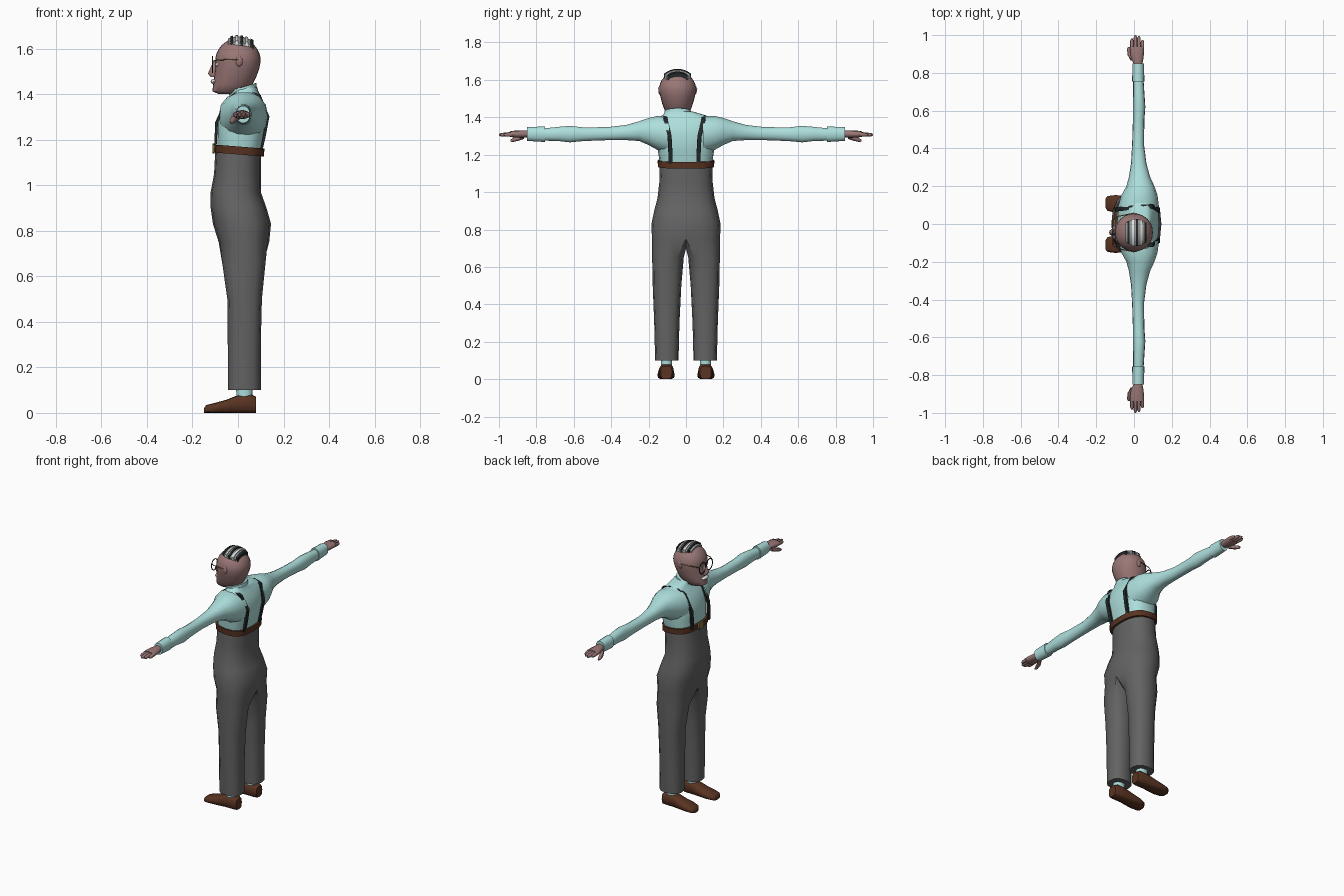
import bpy, bmesh, math
from mathutils import Vector

if "Cube" in bpy.data.objects:
    bpy.data.objects.remove(bpy.data.objects["Cube"])

def material(name, rgb):
    m = bpy.data.materials.new(name)
    m.diffuse_color = (*rgb, 1)
    m.use_nodes = True
    m.node_tree.nodes["Principled BSDF"].inputs["Base Color"].default_value = m.diffuse_color
    return m

SKIN = material("skin", (0.32, 0.185, 0.18))
SHIRT = material("pale_teal", (0.42, 0.74, 0.72))
GREY = material("trouser_grey", (0.125, 0.125, 0.125))
BROWN = material("leather_brown", (0.10, 0.034, 0.016))
BLACK = material("strap_black", (0.018, 0.022, 0.022))
WHITE = material("white", (0.75, 0.75, 0.75))
SILVER = material("silver_hair", (0.30, 0.31, 0.31))
GOLD = material("dark_gold", (0.22, 0.16, 0.05))

def finish(name, bm, mats, angle=50):
    bmesh.ops.remove_doubles(bm, verts=bm.verts, dist=1e-5)
    bmesh.ops.recalc_face_normals(bm, faces=bm.faces)
    me = bpy.data.meshes.new(name)
    bm.to_mesh(me)
    bm.free()
    ob = bpy.data.objects.new(name, me)
    bpy.context.collection.objects.link(ob)
    for m in mats if isinstance(mats, list) else [mats]:
        me.materials.append(m)
    bpy.ops.object.select_all(action='DESELECT')
    ob.select_set(True)
    bpy.context.view_layer.objects.active = ob
    bpy.ops.object.shade_smooth_by_angle(angle=math.radians(angle))
    return ob

def power(v, p):
    return math.copysign(abs(v) ** p, v)

def skin_rings(bm, rings):
    n = len(rings[0])
    for a, b in zip(rings, rings[1:]):
        for i in range(n):
            j = (i + 1) % n
            bm.faces.new((a[i], a[j], b[j], b[i]))

def loft(name, rings, mat, axis='z', n=16, p=0.9, shear=0.0, flip=1, angle=50):
    """Rings are (position, u min, u max, v min, v max) along an axis; flip mirrors y."""
    bm = bmesh.new()
    loops = []
    for t, u0, u1, v0, v1 in rings:
        loop = []
        for i in range(n):
            a = 2 * math.pi * i / n
            u = (u0 + u1) / 2 + (u1 - u0) / 2 * power(math.cos(a), p)
            v = (v0 + v1) / 2 + (v1 - v0) / 2 * power(math.sin(a), p)
            x, y, z = {'z': (u, v, t), 'y': (u, t, v), 'x': (t, u, v)}[axis]
            loop.append(bm.verts.new((x, y * flip, z + shear * x)))
        loops.append(loop)
    skin_rings(bm, loops)
    bm.faces.new(loops[0])
    bm.faces.new(loops[-1])
    return finish(name, bm, mat, angle)

def ball(name, loc, size, mat):
    bm = bmesh.new()
    bmesh.ops.create_uvsphere(bm, u_segments=12, v_segments=8, radius=1)
    for v in bm.verts:
        v.co = Vector(loc) + Vector(c * s for c, s in zip(v.co, size))
    return finish(name, bm, mat)

def rod(name, pts, r, mat, cyclic=False):
    cu = bpy.data.curves.new(name, 'CURVE')
    cu.dimensions = '3D'
    cu.bevel_depth, cu.bevel_resolution = r, 1
    sp = cu.splines.new('POLY')
    sp.points.add(len(pts) - 1)
    for q, c in zip(sp.points, pts):
        q.co = (*c, 1)
    sp.use_cyclic_u = cyclic
    cu.materials.append(mat)
    bpy.context.collection.objects.link(bpy.data.objects.new(name, cu))

# Trousers: waist and hips split into two legs at the crotch
HIPS = [(1.15, -.10, .10, .14), (1.05, -.105, .10, .143), (.97, -.12, .10, .152),
        (.90, -.12, .125, .17), (.83, -.11, .145, .185), (.75, -.085, .137, .182)]
LEGS = [(.65, -.068, .12, .012, .181), (.5, -.047, .105, .025, .178),
        (.3, -.045, .10, .035, .17), (.1, -.045, .10, .04, .165)]
bm = bmesh.new()
for s in (1, -1):
    rows = []
    for z, x0, x1, hy in HIPS:
        rows.append([bm.verts.new(((x0 + x1) / 2 - (x1 - x0) / 2 * power(math.cos(math.pi * k / 8), .8),
                                   s * hy * power(math.sin(math.pi * k / 8), .85), z)) for k in range(9)])
    for a, b in zip(rows, rows[1:]):
        for k in range(8):
            bm.faces.new((a[k], a[k + 1], b[k + 1], b[k]))
    crotch = [bm.verts.new((x, 0, .70)) for x in (.08, .025, -.035)]
    loops = [rows[-1] + crotch]
    for z, x0, x1, y0, y1 in LEGS:
        loop = []
        for k in range(12):
            a = math.radians(30 * k - 30)
            loop.append(bm.verts.new(((x0 + x1) / 2 - (x1 - x0) / 2 * power(math.cos(a), .8),
                                      s * ((y0 + y1) / 2 + (y1 - y0) / 2 * power(math.sin(a), .8)), z)))
        loops.append(loop)
    skin_rings(bm, loops)
    bm.faces.new(loops[-1])
finish("trousers", bm, GREY)

# Shirt body and collar
loft("shirt_body", [(1.13, -.09, .10, -.135, .135), (1.22, -.09, .118, -.15, .15),
                    (1.30, -.088, .132, -.155, .155), (1.36, -.06, .115, -.16, .155),
                    (1.395, -.035, .098, -.15, .145), (1.415, -.025, .088, -.12, .09),
                    (1.43, -.025, .084, -.11, .04)], SHIRT, p=.75, n=20)
loft("collar", [(1.37, -.035, .088, -.115, .035), (1.425, -.04, .08, -.115, .028)],
     SHIRT, shear=.3)

# Belt and buckle
loft("belt", [(1.135, -.104, .114, -.15, .15), (1.17, -.106, .116, -.152, .152)],
     BROWN, p=.75, n=20, shear=-.08)
loft("buckle", [(-.113, -.025, .025, 1.14, 1.182), (-.103, -.025, .025, 1.14, 1.182)],
     GOLD, axis='x', p=.3)

# Braces: flat straps over each shoulder
STRAP = [(-.10, .085, 1.165), (-.096, .085, 1.275), (-.05, .09, 1.375), (-.01, .095, 1.403),
         (.05, .10, 1.408), (.097, .102, 1.392), (.133, .08, 1.30), (.118, .076, 1.22), (.104, .074, 1.155)]
for s in (1, -1):
    bm = bmesh.new()
    loops = []
    for x, y, z in STRAP:
        d = Vector((x - .02, 0, z - 1.27)).normalized()
        y = s * y - .008
        loops.append([bm.verts.new(Vector((x, y + w, z)) + d * h)
                      for w, h in ((-.011, -.008), (.011, -.008), (.011, .005), (-.011, .005))])
    skin_rings(bm, loops)
    bm.faces.new(loops[0])
    bm.faces.new(loops[-1])
    finish("brace_strap", bm, BLACK, 30)

for s in (1, -1):
    # Sleeve and cuff
    loft("sleeve", [(.09, -.085, .132, 1.20, 1.408), (.15, -.068, .125, 1.222, 1.41),
                    (.20, -.04, .108, 1.25, 1.398), (.25, -.027, .085, 1.272, 1.38),
                    (.32, -.016, .066, 1.277, 1.36), (.42, -.01, .053, 1.277, 1.348),
                    (.55, -.006, .055, 1.272, 1.347), (.62, -.006, .06, 1.265, 1.355),
                    (.68, -.005, .056, 1.272, 1.35), (.77, -.004, .05, 1.275, 1.34)],
         SHIRT, axis='y', flip=s, n=14)
    loft("cuff", [(.755, -.01, .055, 1.267, 1.352), (.85, -.008, .053, 1.273, 1.348)],
         SHIRT, axis='y', flip=s, n=14)
    # Hand with fingers and thumb
    loft("palm", [(.84, .002, .042, 1.293, 1.33), (.875, -.015, .05, 1.29, 1.33),
                  (.92, -.022, .054, 1.292, 1.328), (.94, -.02, .053, 1.295, 1.325)],
         SKIN, axis='y', flip=s, n=12)
    for i, tip in enumerate((.982, 1.0, .995, .975)):
        x = -.011 + .0185 * i
        loft("finger", [(.93, x - .0095, x + .0095, 1.297, 1.322),
                        (tip - .012, x - .009, x + .009, 1.297, 1.316),
                        (tip, x - .004, x + .004, 1.302, 1.31)], SKIN, axis='y', flip=s, n=8)
    loft("thumb", [(.865, -.018, .01, 1.285, 1.315), (.895, -.034, -.008, 1.275, 1.303),
                   (.925, -.037, -.016, 1.268, 1.29), (.938, -.032, -.022, 1.27, 1.28)],
         SKIN, axis='y', flip=s, n=8)
    # Shoe and sock
    loft("shoe", [(-.15, .085, .135, 0, .02), (-.14, .07, .148, 0, .034), (-.10, .06, .153, 0, .044),
                  (-.05, .062, .15, 0, .058), (0, .066, .143, 0, .078), (.06, .066, .143, 0, .08),
                  (.08, .075, .135, 0, .07)], BROWN, axis='x', p=.6, flip=s, n=12)
    loft("sock", [(.05, -.005, .062, .075, .133), (.13, -.01, .065, .073, .135)], SHIRT, flip=s)

# Head
CY = -.045
HEAD = [(1.40, -.085, -.02, .035), (1.412, -.112, .04, .055), (1.44, -.11, .062, .07),
        (1.475, -.105, .08, .083), (1.51, -.10, .093, .092)]
for i in range(9):
    a = math.radians(10.5 * i)
    r = .10 * math.cos(a)
    HEAD.append((1.545 + .1 * math.sin(a), -r, r, r))
loft("head", [(z, x0, x1, CY - h, CY + h) for z, x0, x1, h in HEAD], SKIN, n=24, p=.95)
loft("nose", [(1.475, -.12, -.09, CY - .016, CY + .016), (1.49, -.132, -.09, CY - .018, CY + .018),
              (1.505, -.126, -.09, CY - .013, CY + .013), (1.55, -.104, -.09, CY - .008, CY + .008)],
     SKIN, n=10)
ball("moustache", (-.106, CY, 1.455), (.014, .035, .011), WHITE)

# Eyes, ears and glasses
for s in (1, -1):
    y = CY + s * .036
    ball("eye", (-.088, y, 1.53), (.01, .014, .01), WHITE)
    ball("ear", (.005, CY + s * .095, 1.545), (.016, .008, .024), SKIN)
    rod("glasses_rim", [(-.112, y + .031 * math.cos(a), 1.53 + .035 * math.sin(a))
                        for a in (2 * math.pi * i / 20 for i in range(20))], .003, BLACK, True)
    rod("glasses_arm", [(-.112, y + s * .031, 1.545), (-.085, CY + s * .085, 1.55),
                        (0, CY + s * .103, 1.553)], .0025, GOLD)
rod("glasses_bridge", [(-.112, CY - .006, 1.535), (-.112, CY + .006, 1.535)], .003, BLACK)

# Thin combed hair: alternating bands across the crown
bm = bmesh.new()
for i in range(10):
    xa = -.045 + .0112 * i
    reach = .072 * math.sqrt(max(.2, 1 - ((xa - .005) / .075) ** 2))
    lift = .104 + .006 * (i % 2) + .004
    loops = []
    for k in range(9):
        y = reach * (k - 4) / 4
        loop = []
        for x, r in ((xa, .097), (xa + .0112, .097), (xa + .0112, lift), (xa, lift)):
            loop.append(bm.verts.new((x, CY + y, 1.545 + math.sqrt(max(0, r * r - x * x - y * y)))))
        loops.append(loop)
    before = len(bm.faces)
    skin_rings(bm, loops)
    bm.faces.new(loops[0])
    bm.faces.new(loops[-1])
    bm.faces.ensure_lookup_table()
    for f in bm.faces[before:]:
        f.material_index = (0, 1, 0, 2)[i % 4]
finish("hair", bm, [SILVER, BLACK, WHITE], 30)
